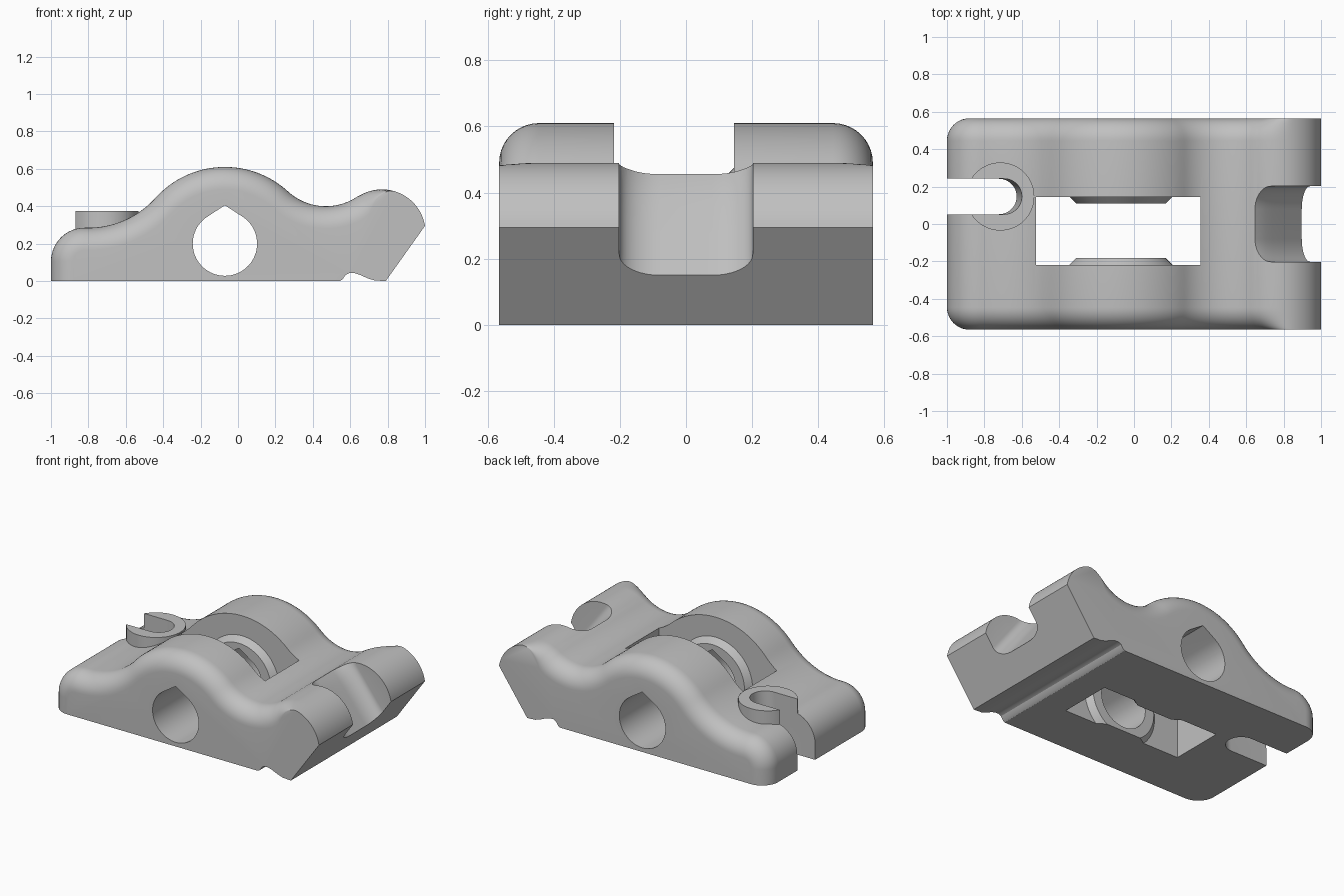
import bpy, bmesh, math
from math import sin, cos, pi, radians, sqrt

old = bpy.data.objects.get("Cube")
if old:
    bpy.data.objects.remove(old, do_unlink=True)

grey = bpy.data.materials.new("plain_grey")
grey.use_nodes = True
grey.diffuse_color = (0.53, 0.53, 0.53, 1)
grey.node_tree.nodes["Principled BSDF"].inputs["Base Color"].default_value = (0.53, 0.53, 0.53, 1)


def loft(name, loops):
    """Closed solid through equal-length loops of points."""
    bm = bmesh.new()
    rings = [[bm.verts.new(p) for p in loop] for loop in loops]
    n = len(rings[0])
    for a, b in zip(rings, rings[1:]):
        for i in range(n):
            j = (i + 1) % n
            bm.faces.new((a[i], a[j], b[j], b[i]))
    bm.faces.new(rings[0])
    bm.faces.new(rings[-1])
    bmesh.ops.recalc_face_normals(bm, faces=bm.faces)
    mesh = bpy.data.meshes.new(name)
    bm.to_mesh(mesh)
    bm.free()
    mesh.materials.append(grey)
    ob = bpy.data.objects.new(name, mesh)
    bpy.context.collection.objects.link(ob)
    return ob


def boolean(target, tool, operation):
    tool.hide_render = True
    mod = target.modifiers.new(tool.name, 'BOOLEAN')
    mod.operation = operation
    mod.solver = 'EXACT'
    mod.object = tool
    bpy.context.view_layer.objects.active = target
    bpy.ops.object.modifier_apply(modifier=mod.name)
    bpy.data.objects.remove(tool, do_unlink=True)


def circle(r, n=64):
    return [(r * cos(2 * pi * i / n), r * sin(2 * pi * i / n)) for i in range(n)]


def arc(cx, cz, r, start, end, side, n=20):
    """Points with outward normals; side is -1 on hollow curves."""
    out = []
    for i in range(n + 1):
        a = radians(start + (end - start) * i / n)
        out.append((cx + r * cos(a), cz + r * sin(a), side * cos(a), side * sin(a)))
    return out


# Body: wavy side profile with rounded upper edges that fade out at the nose
HALF, ROUND = 0.565, 0.12
outline = [(-1, 0, -1, 0)]
outline += arc(-0.82, 0.105, 0.18, 180, 90, 1)
outline += arc(-0.80, 0.767, 0.482, 270, 318, -1)
outline += arc(-0.07, 0.11, 0.5, 138, 47.5, 1, 32)[1:]
outline += arc(0.47, 0.699, 0.299, 227.5, 304.2, -1)[1:]
outline += arc(0.77, 0.257, 0.233, 124.2, 9.4, 1, 28)[1:]
underside = [(0.79, 0), (0.73, 0.003), (0.69, 0.016), (0.65, 0.034), (0.62, 0.043),
             (0.595, 0.043), (0.575, 0.033), (0.56, 0.01), (0.545, 0)]


def body_loop(y, inset):
    loop = []
    for x, z, nx, nz in outline:
        t = min(max((x - 0.6) / 0.24, 0), 1)
        d = inset * (1 - t * t * (3 - 2 * t))
        loop.append((x - nx * d, y, z - nz * d))
    return loop + [(x, y, z) for x, z in underside]


layers = []
for i in range(11):
    a = pi / 2 * i / 10
    layers.append((HALF - ROUND * (1 - cos(a)), ROUND * (1 - sin(a))))
loops = [body_loop(-y, d) for y, d in layers] + [body_loop(y, d) for y, d in reversed(layers)]
body = loft("pivot_block", loops)

# Raised round pad
pad = loft("round_pad", [[(x - 0.715, y + 0.147, z) for x, y in circle(0.182)] for z in (0.12, 0.375)])
boolean(body, pad, 'UNION')

# Central window, leaving a tapered boss on each inner wall
x0, x1, y0, y1 = -0.525, 0.355, -0.218, 0.145
window = loft("window_cutter", [[(x0, y0, z), (x1, y0, z), (x1, y1, z), (x0, y1, z)] for z in (-0.2, 0.9)])
for wall, s in ((y0, 1), (y1, -1)):
    boss = loft("boss", [[(x - 0.07, wall + s * h, z + 0.2) for x, z in circle(0.275 - h)]
                         for h in (-0.03, 0.036)])
    boolean(window, boss, 'DIFFERENCE')
boolean(body, window, 'DIFFERENCE')

# Teardrop axle hole
tip = 33
drop = [(0, 0.205)]
for i in range(57):
    a = radians(90 + tip + (360 - 2 * tip) * i / 56)
    drop.append((0.172 * cos(a), 0.172 * sin(a)))
axle = loft("axle_cutter", [[(x - 0.07, y, z + 0.2) for x, z in drop] for y in (-0.8, 0.8)])
boolean(body, axle, 'DIFFERENCE')

# Open-ended slot through the pad, with a slightly leaning round end
slot = []
for z, cx in ((-0.1, -0.73), (0.5, -0.685)):
    end = [radians(-90 + 180 * i / 24) for i in range(25)]
    slot.append([(-1.2, 0.052, z)] + [(cx + 0.095 * cos(a), 0.147 + 0.095 * sin(a), z) for a in end]
                + [(-1.2, 0.242, z)])
boolean(body, loft("slot_cutter", slot), 'DIFFERENCE')

# Sloping U-shaped notch in the nose
section = []
for i in range(21):
    a = pi / 2 * (i % 11 if i <= 10 else i - 10) / 10
    if i <= 10:
        section.append((-0.08 - 0.122 * cos(a), 0.122 * (1 - sin(a))))
section += [(-y, h) for y, h in reversed(section)]
path = [(0.55, 0.53), (0.645, 0.457), (0.675, 0.43), (0.705, 0.397), (0.74, 0.355),
        (0.80, 0.277), (0.897, 0.15), (1.1, -0.115)]
notch = [[(x, -0.202, 0.9)] + [(x, y, z + h) for y, h in section] + [(x, 0.202, 0.9)] for x, z in path]
boolean(body, loft("notch_cutter", notch), 'DIFFERENCE')

# Smooth curves, crisp edges
bpy.ops.object.select_all(action='DESELECT')
body.select_set(True)
bpy.context.view_layer.objects.active = body
bpy.ops.object.shade_smooth_by_angle(angle=radians(30))
